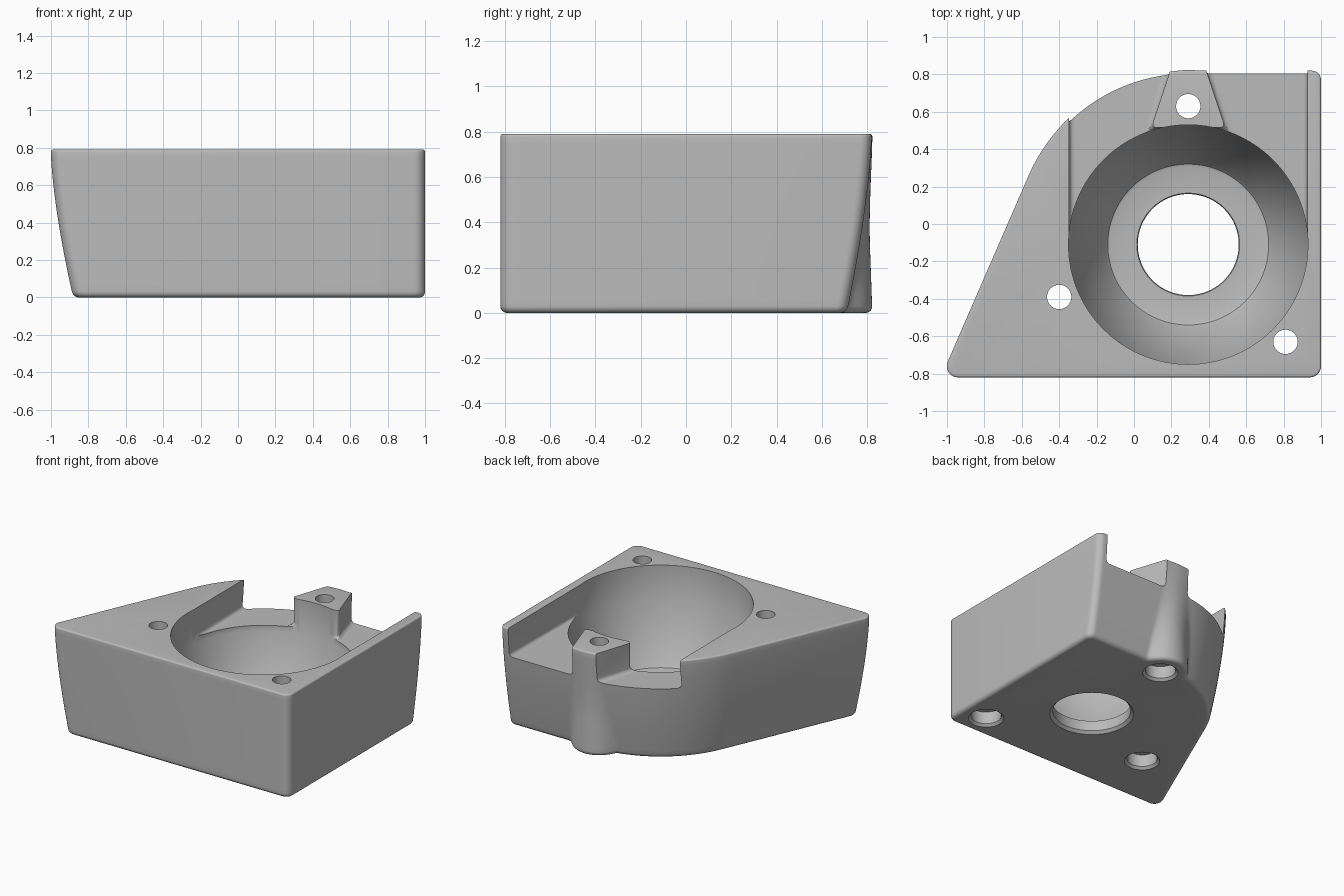
import bpy, bmesh
from math import sin, cos, radians, sqrt, pi

cube = bpy.data.objects.get("Cube")
if cube:
    bpy.data.objects.remove(cube, do_unlink=True)

grey = bpy.data.materials.new("plain grey")
grey.use_nodes = True
colour = (0.5, 0.5, 0.5, 1)
grey.diffuse_color = colour
grey.node_tree.nodes["Principled BSDF"].inputs["Base Color"].default_value = colour

HEIGHT, RADIUS = 0.79, 0.93       # housing height, rounded back corner
CX, CY = 0.29, -0.11              # bore axis
FRONT, BACK = -0.82, 0.82
SLANT = 156.5                     # direction the slanted side faces
SCREWS = [(CX, 0.63), (-0.40, -0.39), (0.81, -0.63)]


def loft(name, rings, bevel_low=0):
    """Skin a stack of equal rings and cap both ends."""
    bm = bmesh.new()
    rows = [[bm.verts.new(p) for p in ring] for ring in rings]
    n = len(rows[0])
    for low, high in zip(rows, rows[1:]):
        for i in range(n):
            j = (i + 1) % n
            bm.faces.new((low[i], low[j], high[j], high[i]))
    bm.faces.new(rows[0][::-1])
    bm.faces.new(rows[-1])
    bmesh.ops.recalc_face_normals(bm, faces=bm.faces)
    if bevel_low:
        top = rings[-1][0][2]
        edges = [e for e in bm.edges if not all(v.co.z == e.verts[0].co.z > top - 0.01 for v in e.verts)]
        bmesh.ops.bevel(bm, geom=edges, offset=bevel_low, segments=5,
                        profile=0.5, affect='EDGES')
    mesh = bpy.data.meshes.new(name)
    bm.to_mesh(mesh)
    bm.free()
    mesh.materials.append(grey)
    obj = bpy.data.objects.new(name, mesh)
    bpy.context.collection.objects.link(obj)
    return obj


def lathe(name, x, y, profile, n):
    """Turn a (radius, height) profile around a vertical axis."""
    return loft(name, [[(x + r * cos(2 * pi * i / n), y + r * sin(2 * pi * i / n), z)
                        for i in range(n)] for r, z in profile])


def arc(x, y, r, start, end, n):
    steps = [radians(start + (end - start) * i / n) for i in range(n + 1)]
    return [(x + r * cos(a), y + r * sin(a)) for a in steps]


def outline(z, inset):
    """Cross-section: the slanted and back sides draw in towards the base."""
    draft = 0.11 * (1 - z / HEIGHT) ** 1.5
    r, rb = 0.06, 0.05
    nx, ny = cos(radians(SLANT)), sin(radians(SLANT))
    left = CX + (RADIUS - draft - r - ny * (FRONT + r - CY)) / nx
    pts = arc(left, FRONT + r, r - inset, SLANT, 270, 8)
    pts += arc(1 - r, FRONT + r, r - inset, 270, 360, 8)
    pts += arc(1 - rb, BACK - rb - draft, rb - inset, 0, 90, 8)
    # Back edge, finely divided so that the screw boss can swell out of it
    y = BACK - draft - inset
    pts += [(1 - rb + (CX - 1 + rb) * i / 48, y) for i in range(1, 48)]
    pts += arc(CX, CY, RADIUS - draft - inset, 90, SLANT, 64)
    boss, blend = 0.193 - 0.036 * z - inset, 0.05
    ring = []
    for px, py in pts:
        if abs(px - CX) < boss and py > 0:
            bulge = SCREWS[0][1] + sqrt(boss ** 2 - (px - CX) ** 2)
            h = max(blend - abs(bulge - py), 0) / blend
            py = max(py, bulge) + h * h * blend / 4
        ring.append((px, py, z))
    return ring


# Housing body with a rounded base rim and a finely eased top rim
BASE, TOP = 0.03, 0.012
levels = [(BASE * (1 - cos(t * pi / 12)), BASE * (1 - sin(t * pi / 12))) for t in range(7)]
levels += [(BASE + (HEIGHT - TOP - BASE) * i / 24, 0) for i in range(1, 25)]
levels += [(HEIGHT - TOP + TOP * sin(t * pi / 8), TOP * (1 - cos(t * pi / 8))) for t in range(1, 5)]
body = loft("housing", [outline(z, e) for z, e in levels])

# Funnel-shaped bore with an open floor
cutters = [lathe("bore_cutter", CX, CY, [
    (0.29, -0.01), (0.29, 0), (0.27, 0.02), (0.27, 0.09), (0.275, 0.1),
    (0.415, 0.1), (0.43, 0.105), (0.445, 0.125), (0.64, 0.53), (0.64, 1)], 128)]

# Open channel towards the back, leaving a wedge for the rear screw
channel = [(-0.347, CY), (0.927, CY), (0.927, 1), (0.327, 1),
           (0.488, 0.515), (0.092, 0.515), (0.253, 1), (-0.347, 1)]
cutters.append(loft("channel_cutter", [[(x, y, z) for x, y in channel] for z in (0.57, 1.0)], 0.03))

# Screw holes, counterbored from below
for x, y in SCREWS:
    cutters.append(lathe("screw_cutter", x, y, [
        (0.123, -0.01), (0.123, 0), (0.105, 0.018), (0.105, 0.11), (0.065, 0.11), (0.065, 1)], 48))

bpy.context.view_layer.objects.active = body
for cutter in cutters:
    cutter.hide_render = True
    mod = body.modifiers.new("cut", 'BOOLEAN')
    mod.operation = 'DIFFERENCE'
    mod.solver = 'EXACT'
    mod.object = cutter
    bpy.ops.object.modifier_apply(modifier=mod.name)
    bpy.data.objects.remove(cutter, do_unlink=True)

bpy.ops.object.select_all(action='DESELECT')
body.select_set(True)
bpy.ops.object.shade_smooth_by_angle(angle=radians(32))
